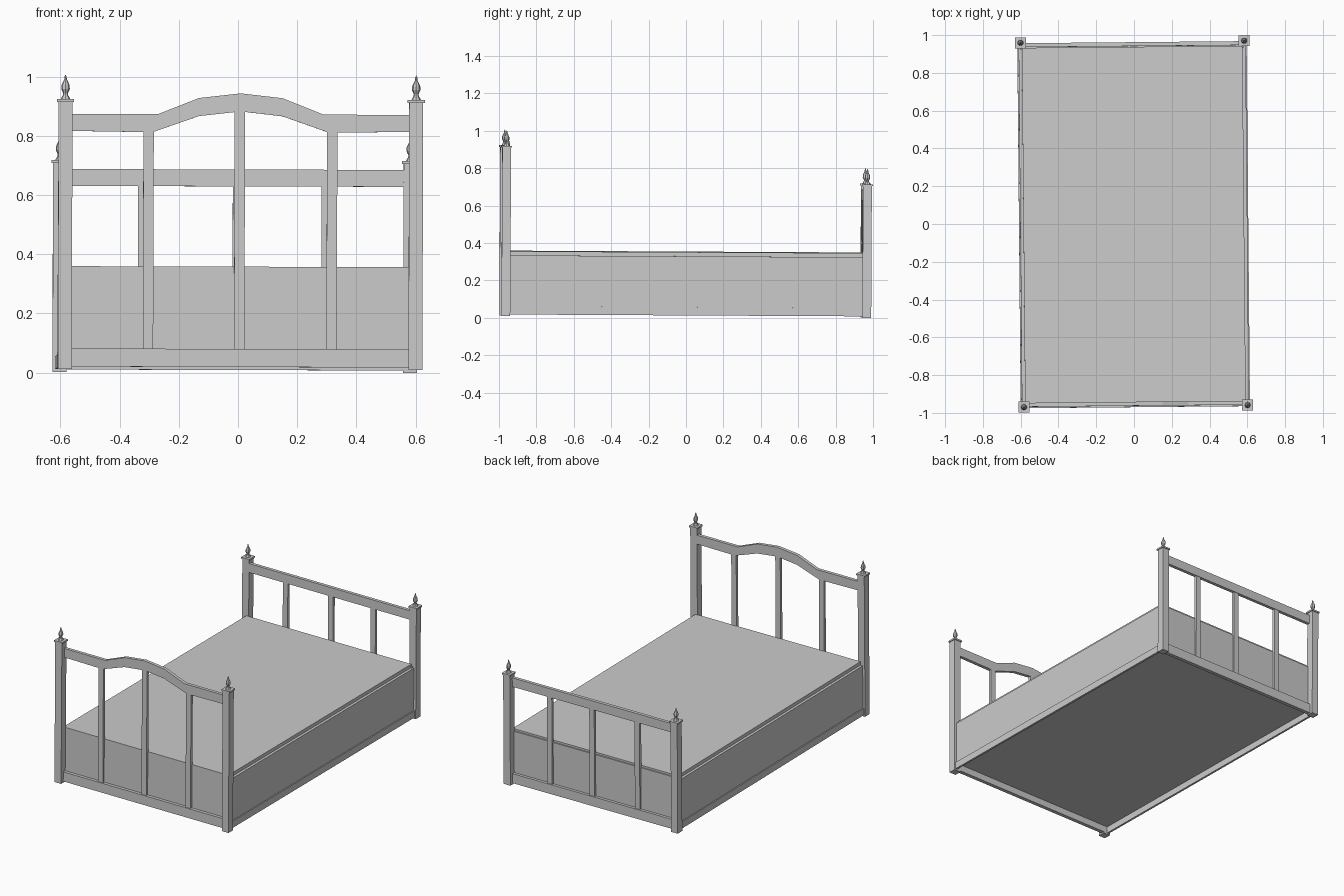
import bpy, bmesh
from math import radians
from mathutils import Matrix, Vector

cube = bpy.data.objects.get("Cube")
if cube:
    bpy.data.objects.remove(cube, do_unlink=True)

GREY = (0.6, 0.6, 0.6, 1)
mat = bpy.data.materials.new("plain grey")
mat.use_nodes = True
mat.diffuse_color = GREY
mat.node_tree.nodes["Principled BSDF"].inputs["Base Color"].default_value = GREY

# The whole bed stands very slightly askew
POSE = (Matrix.Translation((-0.002, -0.004, 0.006)) @ Matrix.Rotation(radians(0.53), 4, 'Z')
        @ Matrix.Rotation(radians(0.17), 4, 'Y') @ Matrix.Rotation(radians(-0.3), 4, 'X'))

PX, PY = 0.592, 0.965      # post centres
IN, OUT = 0.942, 0.963     # depth of the end frames


def finish(name, bm):
    bmesh.ops.recalc_face_normals(bm, faces=bm.faces)
    bm.transform(POSE)
    mesh = bpy.data.meshes.new(name)
    bm.to_mesh(mesh)
    bm.free()
    mesh.materials.append(mat)
    obj = bpy.data.objects.new(name, mesh)
    bpy.context.collection.objects.link(obj)
    return obj


def box(name, x0, x1, y0, y1, z0, z1):
    bm = bmesh.new()
    bmesh.ops.create_cube(bm, size=1)
    for v in bm.verts:
        v.co = Vector((x1 if v.co.x > 0 else x0,
                       y1 if v.co.y > 0 else y0,
                       z1 if v.co.z > 0 else z0))
    return finish(name, bm)


def lathe(name, x, y, z, profile, sides=8):
    bm = bmesh.new()
    verts = [bm.verts.new((x + r, y, z + h)) for r, h in profile]
    edges = [bm.edges.new(pair) for pair in zip(verts, verts[1:])]
    bmesh.ops.spin(bm, geom=verts + edges, cent=(x, y, 0), axis=(0, 0, 1),
                   angle=radians(360), steps=sides)
    bmesh.ops.remove_doubles(bm, verts=bm.verts, dist=0.0002)
    return finish(name, bm)


def beam(name, lower, upper, y0, y1):
    """Bar running along x between two outlines, extruded in depth."""
    bm = bmesh.new()
    outline = lower + upper[::-1]
    face = bm.faces.new([bm.verts.new((x, y0, z)) for x, z in outline])
    ext = bmesh.ops.extrude_face_region(bm, geom=[face])
    moved = [g for g in ext["geom"] if isinstance(g, bmesh.types.BMVert)]
    bmesh.ops.translate(bm, verts=moved, vec=(0, y1 - y0, 0))
    return finish(name, bm)


# Corner posts with caps and turned finials
FINIAL = [(0, 0), (0.016, 0), (0.014, 0.005), (0.009, 0.013), (0.008, 0.02),
          (0.0145, 0.034), (0.0135, 0.047), (0.009, 0.057),
          (0.0045, 0.066), (0.0035, 0.076), (0, 0.083)]
for end, sy, top in (("front", -1, 0.911), ("back", 1, 0.715)):
    for side, sx in (("left", 1), ("right", -1)):
        x, y = sx * PX, sy * PY
        r, c = 0.0235, 0.029
        tag = end + "_" + side
        box(tag + "_post", x - r, x + r, y - r, y + r, 0, top - 0.008)
        box(tag + "_post_cap", x - c, x + c, y - c, y + c, top - 0.01, top)
        lathe(tag + "_finial", x, y, top, FINIAL)

# Front end frame: arched top rail
arch_top = [(0.28, 0.861), (0.141, 0.916), (0, 0.932)]
arch_low = [(0.298, 0.8), (0.141, 0.855), (0, 0.871)]


def mirrored(half, z):
    right = [(PX, z)] + half
    return [(-x, h) for x, h in right] + right[-2::-1]


beam("front_arched_rail", mirrored(arch_low, 0.804), mirrored(arch_top, 0.861), -OUT, -IN)

# Back end frame: straight top rail
box("back_top_rail", -PX, PX, IN, OUT, 0.628, 0.685)

# Slats and bottom rails of both ends
for end, sy, middle, tops in (("front", -1, -0.003, (0.81, 0.88, 0.81)),
                              ("back", 1, 0.009, (0.64,) * 3)):
    y0, y1 = sorted((sy * IN, sy * 0.96))
    for label, x, top in zip(("right", "middle", "left"), (-0.311, middle, 0.309), tops):
        box(f"{end}_{label}_slat", x - 0.0175, x + 0.0175, y0, y1, 0.06, top)
    y0, y1 = sorted((sy * IN, sy * 0.966))
    box(end + "_bottom_rail", -PX, PX, y0, y1, 0.008, 0.069)

# Long sides: lower rail with a slightly recessed panel above it
for side, sx in (("left", 1), ("right", -1)):
    x0, x1 = sorted((sx * 0.594, sx * 0.607))
    box(side + "_lower_rail", x0, x1, -PY, PY, 0.009, 0.053)
    x0, x1 = sorted((sx * 0.575, sx * 0.601))
    box(side + "_panel", x0, x1, -0.946, 0.948, 0.05, 0.325)

# Back panel and the raised bed body, open between the rails below
box("back_panel", -0.59, 0.59, 0.93, 0.948, 0.05, 0.335)
box("bed_body", -0.584, 0.584, -0.946, 0.94, 0.05, 0.347)
